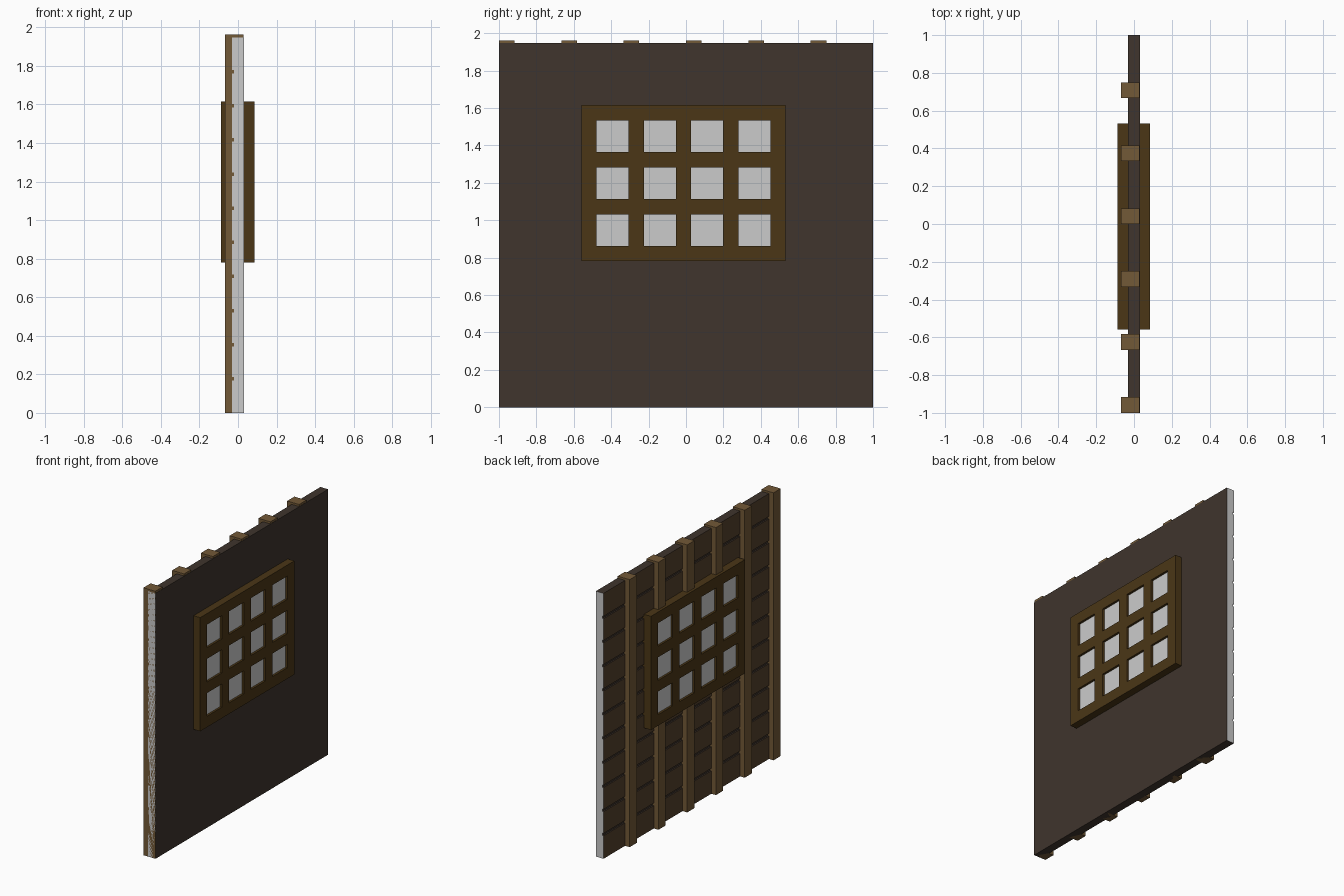
import bpy, bmesh

if "Cube" in bpy.data.objects:
    bpy.data.objects.remove(bpy.data.objects["Cube"])


def material(name, rgb):
    m = bpy.data.materials.new(name)
    m.diffuse_color = (*rgb, 1)
    m.use_nodes = True
    m.node_tree.nodes["Principled BSDF"].inputs["Base Color"].default_value = m.diffuse_color
    return m


DARK = material("dark_plaster", (0.05, 0.035, 0.026))
PLANK = material("plank_wood", (0.09, 0.052, 0.025))
STUD = material("stud_wood", (0.17, 0.10, 0.038))
FRAME = material("window_wood", (0.07, 0.037, 0.008))


def finish(bm, name, mats=()):
    bmesh.ops.recalc_face_normals(bm, faces=bm.faces)
    me = bpy.data.meshes.new(name)
    bm.to_mesh(me)
    bm.free()
    for m in mats:
        me.materials.append(m)
    ob = bpy.data.objects.new(name, me)
    bpy.context.collection.objects.link(ob)
    return ob


def box(name, lo, hi, mats=()):
    bm = bmesh.new()
    bmesh.ops.create_cube(bm, size=1)
    for v in bm.verts:
        v.co = [(a + b) / 2 + c * (b - a) for a, b, c in zip(lo, hi, v.co)]
    return finish(bm, name, mats)


def extrude(bm, faces, vec):
    res = bmesh.ops.extrude_face_region(bm, geom=faces)
    verts = [g for g in res["geom"] if isinstance(g, bmesh.types.BMVert)]
    bmesh.ops.translate(bm, vec=vec, verts=verts)


# Wall slab: smooth on one side, 11 boards with grooves on the other
H, T, BOARDS, GAP, DEPTH = 1.947, 0.031, 11, 0.009, 0.01
profile = [(T, H), (T, 0), (-T, 0)]
for i in range(1, BOARDS):
    z = H * i / BOARDS
    profile += [(-T, z - GAP), (-T + DEPTH, z - GAP), (-T + DEPTH, z + GAP), (-T, z + GAP)]
profile.append((-T, H))
bm = bmesh.new()
face = bm.faces.new([bm.verts.new((x, -1, z)) for x, z in profile])
extrude(bm, [face], (0, 2, 0))
bmesh.ops.recalc_face_normals(bm, faces=bm.faces)
for f in bm.faces:
    if abs(f.normal.y) > 0.9:
        f.material_index = 2          # bare grey cut ends
    elif f.normal.x < -0.9 and f.calc_center_median().x < -T + 0.001:
        f.material_index = 1
finish(bm, "wall_panel", (DARK, PLANK, None))

# Upright studs on the board side
for i in range(6):
    y = -1 + i / 3
    box(f"stud_{i + 1}", (-0.068, y, 0), (0.029, y + 1 / 12, 1.962), [STUD])

# Window frame: lattice with 4 x 3 openings
Y0, Z0, BAR, OPEN = -0.559, 0.781, 0.081, 0.1715


def stops(start, count, opening):
    out = [start, start + BAR]
    for _ in range(count):
        out += [out[-1] + opening, out[-1] + opening + BAR]
    return out


ys, zs = stops(Y0, 4, OPEN), stops(Z0, 3, 0.17)
bm = bmesh.new()
grid = [[bm.verts.new((-0.088, y, z)) for z in zs] for y in ys]
faces = []
for i in range(len(ys) - 1):
    for j in range(len(zs) - 1):
        if i % 2 and j % 2:
            continue
        faces.append(bm.faces.new((grid[i][j], grid[i + 1][j], grid[i + 1][j + 1], grid[i][j + 1])))
extrude(bm, faces, (0.173, 0, 0))
finish(bm, "window_frame", [FRAME])

# Glass set slightly back from both faces of the frame
box("window_glass", (-0.072, Y0 + 0.04, Z0 + 0.04), (0.069, ys[-1] - 0.04, zs[-1] - 0.04))
